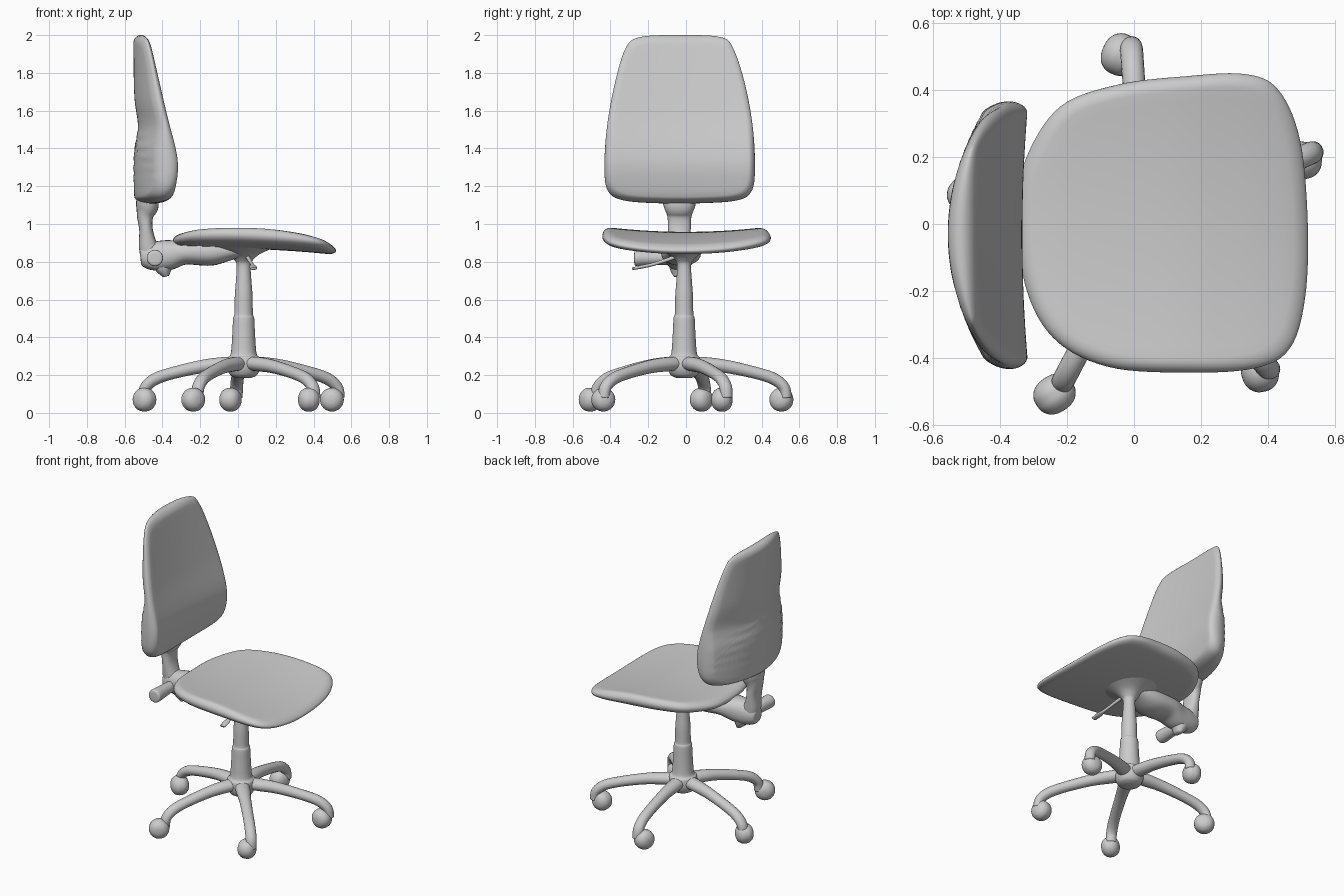
import bpy, bmesh, math
from mathutils import Vector

if "Cube" in bpy.data.objects:
    bpy.data.objects.remove(bpy.data.objects["Cube"])


def spline(pts, n=8, closed=False):
    """Catmull-Rom resampling of points of any dimension."""
    k, out = len(pts), []
    P = lambda i: pts[i % k] if closed else pts[max(0, min(k - 1, i))]
    for i in range(k if closed else k - 1):
        for j in range(n):
            t = j / n
            out.append(tuple(0.5 * (2 * b + (c - a) * t + (2 * a - 5 * b + 4 * c - d) * t * t
                                    + (3 * b - a - 3 * c + d) * t ** 3)
                             for a, b, c, d in zip(P(i - 1), P(i), P(i + 1), P(i + 2))))
    if not closed:
        out.append(tuple(pts[-1]))
    return out


def curve_fn(pts):
    """Smooth function of one variable through the given (input, value) points."""
    d = spline(pts, 10)

    def f(v):
        v = max(d[0][0], min(d[-1][0], v))
        for (x0, y0), (x1, y1) in zip(d, d[1:]):
            if v <= x1:
                return y0 + (y1 - y0) * (v - x0) / max(x1 - x0, 1e-9)
        return d[-1][1]
    return f


def finish(name, bm):
    bmesh.ops.remove_doubles(bm, verts=bm.verts, dist=1e-5)
    bmesh.ops.recalc_face_normals(bm, faces=bm.faces)
    for f in bm.faces:
        f.smooth = True
    me = bpy.data.meshes.new(name)
    bm.to_mesh(me)
    bm.free()
    ob = bpy.data.objects.new(name, me)
    bpy.context.collection.objects.link(ob)
    return ob


def loft(name, rings):
    """Skin a list of closed rings and cap both ends."""
    bm = bmesh.new()
    vs = [[bm.verts.new(p) for p in r] for r in rings]
    n = len(vs[0])
    for a, b in zip(vs, vs[1:]):
        for i in range(n):
            j = (i + 1) % n
            bm.faces.new((a[i], a[j], b[j], b[i]))
    bm.faces.new(vs[0])
    bm.faces.new(vs[-1])
    return finish(name, bm)


def tube(name, pts, side, n=20, power=1.0):
    """Sweep an ellipse: pts are (x, y, z, half width along side, half height)."""
    side = Vector(side).normalized()
    d = spline(pts, 6)
    rings = []
    for i, p in enumerate(d):
        tan = Vector(d[min(i + 1, len(d) - 1)][:3]) - Vector(d[max(i - 1, 0)][:3])
        up = tan.cross(side).normalized()
        ring = []
        for k in range(n):
            a = 2 * math.pi * k / n
            c, s = math.cos(a), math.sin(a)
            c, s = (math.copysign(abs(v) ** power, v) for v in (c, s))
            ring.append(Vector(p[:3]) + side * c * p[3] + up * s * p[4])
        rings.append(ring)
    return loft(name, rings)


def cushion(name, outline, centre, hi, lo, place, a):
    """Pad with a rounded rim: hi and lo give the two faces, a is where rounding starts."""
    edge = spline(outline, 7, True)
    inner = [(a * i / 14, 1.0) for i in range(15)]
    inner[0] = (0.01, 1.0)
    rim = [(a + (1 - a) * math.sin(t), math.cos(t)) for t in
           (math.pi / 2 * i / 8 for i in range(1, 9))]
    prof = inner + rim
    prof += [(s, -h) for s, h in reversed(prof[:-1])]
    rings = []
    for s, h in prof:
        ring = []
        for e in edge:
            u, v = (c + (q - c) * s for q, c in zip(e, centre))
            t, b = hi(u, v), lo(u, v)
            ring.append(place(u, v, (t + b) / 2 + h * (t - b) / 2))
        rings.append(ring)
    return loft(name, rings)


# Seat cushion: dished top, drooping front lip, underside bulging to the column
top_x = curve_fn([(-.35, .965), (-.2, .982), (.1, .98), (.3, .957), (.45, .927), (.53, .9)])
bot_x = curve_fn([(-.35, .885), (0, .872), (.3, .856), (.53, .836)])
seat_outline = [(-.345, .05), (-.32, .2), (-.22, .35), (-.05, .415), (.15, .44), (.33, .447),
                (.43, .4), (.495, .25), (.518, 0), (.51, -.22), (.465, -.37), (.36, -.43),
                (.15, -.443), (-.08, -.425), (-.24, -.34), (-.325, -.18)]
cushion("seat", seat_outline, (.09, 0),
        lambda x, y: top_x(x) - .025 * max(0, 1 - (y / .42) ** 2),
        lambda x, y: bot_x(x) + .035 * min(1, (y / .43) ** 2),
        lambda u, v, w: (u, v, w), .9)

# Backrest cushion: lumbar bulge in front, convex creased back
front_z = curve_fn([(1.1, -.35), (1.2, -.325), (1.35, -.318), (1.6, -.376), (1.95, -.45), (2.0, -.458)])
back_z = curve_fn([(1.1, -.545), (1.2, -.552), (1.38, -.55), (1.52, -.53), (1.68, -.549), (2.0, -.555)])
back_outline = [(-.03, 2.0), (-.24, 1.99), (-.32, 1.93), (-.38, 1.73), (-.42, 1.5), (-.432, 1.28),
                (-.41, 1.17), (-.33, 1.125), (-.15, 1.11), (.08, 1.11), (.27, 1.125),
                (.345, 1.17), (.365, 1.28), (.355, 1.5), (.315, 1.73), (.25, 1.93), (.18, 1.99)]


def back_face(y, z):
    crease = .003 * math.sin(z * 110) * max(0, 1 - ((z - 1.36) / .16) ** 2)
    return back_z(z) + .125 * ((y + .03) / .4) ** 2 + crease


cushion("backrest", back_outline, (-.03, 1.5),
        lambda y, z: front_z(z) - .018 * max(0, 1 - ((y + .03) / .4) ** 2),
        back_face, lambda u, v, w: (w, u, v), .91)

# Gas column flaring into the underside of the seat
cx, cy = .03, -.01
tube("column", [(cx, cy, z, r, r) for z, r in
                [(.185, .04), (.2, .07), (.24, .088), (.29, .085), (.315, .068), (.42, .06), (.5, .056),
                 (.525, .049), (.62, .047), (.7, .041), (.78, .037), (.81, .05), (.84, .085),
                 (.87, .15), (.895, .22)]], (1, 0, 0), 32)

# Five legs, each bending down into a caster: (leg tip, caster centre)
ends = [((-.008, .53), (-.04, .505)), ((.535, .215), (.497, .19)), ((.405, -.435), (.375, -.438)),
        ((-.215, -.475), (-.237, -.507)), ((-.5, .1), (-.495, .082))]
for i, (tip, wheel_at) in enumerate(ends):
    out = Vector((tip[0] - cx, tip[1] - cy, 0))
    side = Vector((-out.y, out.x, 0)).normalized()
    path = [(.04, .262, .045, .035), (.2, .258, .045, .038), (.42, .245, .037, .035),
            (.7, .212, .034, .032), (.88, .18, .034, .032), (.98, .135, .034, .03), (1.0, .08, .032, .03)]
    tube(f"leg_{i + 1}", [(cx + out.x * r, cy + out.y * r, z, w, h) for r, z, w, h in path], side, 18)
    # rounded wheel, swivelled slightly off the end of the leg
    c = Vector((*wheel_at, .07))
    ax = (side + out).normalized()
    wheel = [(-.056, .004), (-.053, .025), (-.042, .046), (-.022, .06), (0, .063),
             (.022, .06), (.042, .046), (.053, .025), (.056, .004)]
    tube(f"caster_{i + 1}", [(*(c + ax * o), r, r) for o, r in wheel], ax.cross((0, 0, 1)), 24)

# Support arm under the seat running to the back hinge
tube("seat_support", [(.08, -.02, .87, .05, .03), (-.02, -.02, .86, .085, .045), (-.14, -.025, .85, .105, .07),
                      (-.28, -.03, .85, .1, .065), (-.37, -.035, .835, .08, .08),
                      (-.45, -.035, .83, .065, .075), (-.505, -.035, .835, .05, .055),
                      (-.518, -.035, .835, .03, .03)], (0, 1, 0), 24, .9)
# Hinge lug below the pivot
tube("hinge_lug", [(-.40, -.035, .82, .06, .08), (-.39, -.035, .76, .05, .045), (-.38, -.035, .722, .03, .015)],
     (0, 1, 0), 16)
# Upright carrying the backrest
tube("back_upright", [(-.45, -.035, .8, .05, .06), (-.475, -.035, .88, .055, .05), (-.487, -.035, .97, .06, .036),
                      (-.492, -.035, 1.04, .064, .043), (-.48, -.035, 1.1, .085, .06),
                      (-.48, -.035, 1.2, .1, .05)], (0, 1, 0), 24, .85)
# Adjusting knob
tube("knob", [(-.44, y, .82, r, r) for y, r in
              [(-.04, .036), (-.12, .036), (-.2, .04), (-.255, .043), (-.272, .036), (-.275, .003)]],
     (1, 0, 0), 24)
# Height lever with flattened paddle
tube("height_lever", [(.04, -.02, .84, .012, .012), (.06, -.1, .81, .01, .01), (.075, -.18, .785, .009, .009),
                      (.08, -.24, .772, .02, .009), (.083, -.285, .763, .018, .007)], (1, 0, 0), 12)
